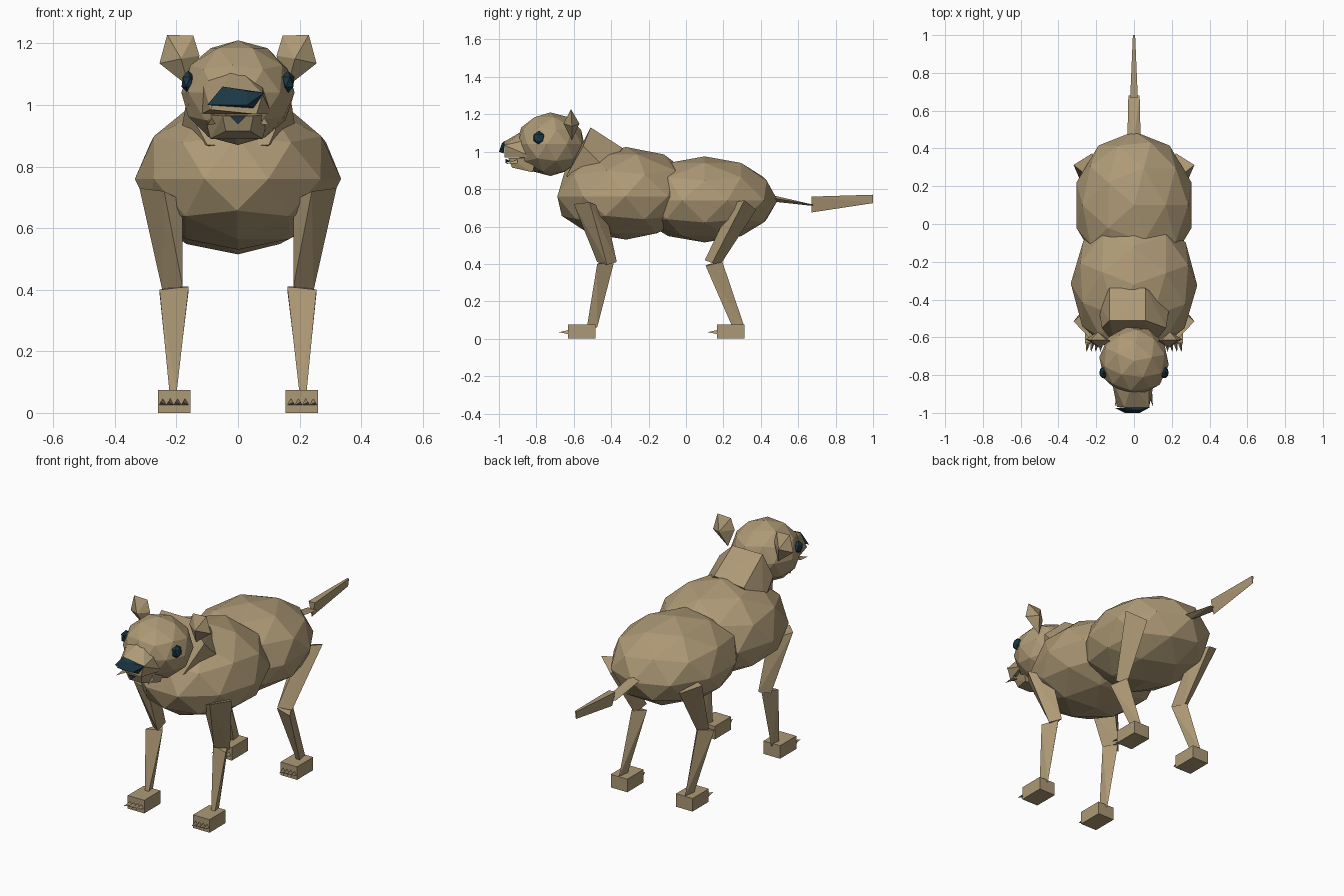
import bpy, bmesh, math
from mathutils import Vector


def material(name, rgb):
    m = bpy.data.materials.new(name)
    m.diffuse_color = (*rgb, 1)
    return m


FUR = material("tan fur", (0.42, 0.32, 0.18))
DARK = material("dark teal", (0.012, 0.04, 0.06))


def finish(name, bm, mat):
    bmesh.ops.recalc_face_normals(bm, faces=bm.faces)
    me = bpy.data.meshes.new(name)
    bm.to_mesh(me)
    bm.free()
    me.materials.append(mat)
    ob = bpy.data.objects.new(name, me)
    bpy.context.collection.objects.link(ob)
    return ob


def blob(name, c, r, up=None, sub=2, turn=0.0, mat=FUR):
    """Faceted ball with radii r; the upper half may have its own height."""
    bm = bmesh.new()
    bmesh.ops.create_icosphere(bm, subdivisions=sub, radius=1)
    ca, sa = math.cos(turn), math.sin(turn)
    for v in bm.verts:
        x, y, z = v.co
        x, y = x * ca - y * sa, x * sa + y * ca
        v.co = (c[0] + x * r[0], c[1] + y * r[1],
                c[2] + z * (up if up and z > 0 else r[2]))
    return finish(name, bm, mat)


def hull(name, pts, mat=FUR, side=1):
    """Convex solid through the points; side=-1 mirrors it in x."""
    bm = bmesh.new()
    for x, y, z in pts:
        bm.verts.new((x * side, y, z))
    bmesh.ops.convex_hull(bm, input=bm.verts)
    bmesh.ops.dissolve_limit(bm, angle_limit=0.01, verts=bm.verts, edges=bm.edges)
    return finish(name, bm, mat)


def box(x0, x1, y0, y1, z0, z1):
    return [(x, y, z) for x in (x0, x1) for y in (y0, y1) for z in (z0, z1)]


def spike(name, base, tip, r, side=1):
    b = Vector(base)
    pts = [b + Vector((r * math.cos(a), 0, r * math.sin(a)))
           for a in (math.pi / 2, math.pi * 7 / 6, math.pi * 11 / 6)]
    hull(name, [tuple(p) for p in pts] + [tip], side=side)


# Torso
blob("chest", (0, -0.32, 0.76), (0.335, 0.385, 0.23), up=0.265, turn=0.3)
blob("hindquarters", (0, 0.10, 0.74), (0.32, 0.39, 0.225), up=0.235)

# Neck
hull("neck", [(-0.13, -0.51, 1.13), (0.06, -0.51, 1.13), (-0.13, -0.34, 1.0),
              (0.06, -0.34, 1.02), (-0.17, -0.55, 1.0), (0.17, -0.55, 1.03),
              (-0.19, -0.42, 0.88), (0.19, -0.42, 0.9), (-0.1, -0.64, 0.87),
              (0.1, -0.64, 0.87), (0, -0.45, 0.8)])

# Head and muzzle
blob("head", (0, -0.725, 1.04), (0.185, 0.185, 0.17), turn=0.2)
hull("upper_muzzle", [(-0.12, -0.82, 0.97), (0.11, -0.82, 0.97),
                      (-0.12, -0.82, 1.09), (-0.01, -0.84, 1.13), (0.08, -0.82, 1.07),
                      (-0.09, -0.97, 0.985), (0.06, -0.97, 0.97),
                      (-0.05, -0.97, 1.055), (0.08, -0.97, 1.035)])
hull("lower_jaw", [(-0.11, -0.80, 0.97), (0.10, -0.80, 0.97), (-0.09, -0.82, 0.89),
                   (0.08, -0.82, 0.89), (-0.05, -0.95, 0.965), (0.05, -0.95, 0.965),
                   (-0.04, -0.93, 0.915), (0.04, -0.93, 0.915)])
hull("nose", [(-0.10, -0.975, 1.0), (-0.05, -0.97, 1.06), (0.085, -0.97, 1.04),
              (0.05, -0.975, 0.99), (-0.05, -1.0, 1.0), (0.03, -1.0, 1.0),
              (0.03, -0.985, 1.045), (-0.04, -0.985, 1.045)], DARK)
hull("mouth", [(-0.025, -0.965, 0.962), (0.025, -0.965, 0.962), (0, -0.965, 0.938),
               (0, -0.94, 0.95)], DARK)

for s, label in ((1, "left"), (-1, "right")):
    blob(label + "_eye", (s * 0.162, -0.787, 1.075), (0.024, 0.034, 0.037),
         sub=1, mat=DARK)
    hull(label + "_ear", [(0.145, -0.615, 1.225), (0.23, -0.615, 1.228),
                          (0.255, -0.61, 1.135), (0.16, -0.61, 1.06),
                          (0.125, -0.62, 1.16), (0.185, -0.655, 1.15),
                          (0.19, -0.57, 1.15)], side=s)
    spike(label + "_fang", (0.085, -0.9, 0.945), (0.1, -0.965, 0.935), 0.014, s)

    # Legs: shoulder or hip, knee, ankle given as (y, z) front and back
    for part, top, knee, shin, ankle, fy in (
            ("front", ((-0.60, 0.73), (-0.43, 0.69)), ((-0.475, 0.41), (-0.37, 0.42)),
             ((-0.475, 0.40), (-0.385, 0.41)), ((-0.53, 0.06), (-0.475, 0.06)), -0.63),
            ("rear", ((0.25, 0.74), (0.375, 0.69)), ((0.10, 0.42), (0.18, 0.40)),
             ((0.105, 0.39), (0.195, 0.41)), ((0.245, 0.07), (0.31, 0.07)), 0.165)):
        name = f"{label}_{part}_"
        (a, az), (b, bz) = top
        (c, cz), (d, dz) = knee
        hull(name + "upper_leg", [(0.24, a, az - 0.01), (0.32, (a + b) / 2, az),
                                  (0.18, a + 0.03, az - 0.04), (0.22, b, bz),
                                  (0.18, c, cz), (0.245, (c + d) / 2, cz - 0.015),
                                  (0.20, d, dz - 0.01)], side=s)
        (a, az), (b, bz) = shin
        (c, cz), (d, dz) = ankle
        hull(name + "lower_leg", [(0.16, a + 0.02, az + 0.01), (0.255, a, az),
                                  (0.21, b, bz), (0.20, c, cz), (0.222, c, cz),
                                  (0.21, d, dz)], side=s)
        hull(name + "paw", box(0.155, 0.26, fy, fy + 0.147, 0.0, 0.075), side=s)
        for i in range(4):
            x = 0.172 + i * 0.024
            spike(name + f"claw_{i + 1}", (x, fy, 0.032), (x + 0.008, fy - 0.05, 0.035),
                  0.014, s)

# Tail
hull("tail_base", [(-0.035, 0.45, 0.755), (0.035, 0.45, 0.755), (0, 0.45, 0.77),
                   (0, 0.45, 0.735), (-0.03, 0.68, 0.717), (0.03, 0.68, 0.717),
                   (0, 0.68, 0.71)])
hull("tail_tip", [(-0.02, 0.67, 0.76), (0.02, 0.67, 0.76), (0, 0.67, 0.675),
                  (-0.006, 1.0, 0.77), (0.006, 1.0, 0.77), (0, 1.0, 0.725)])
